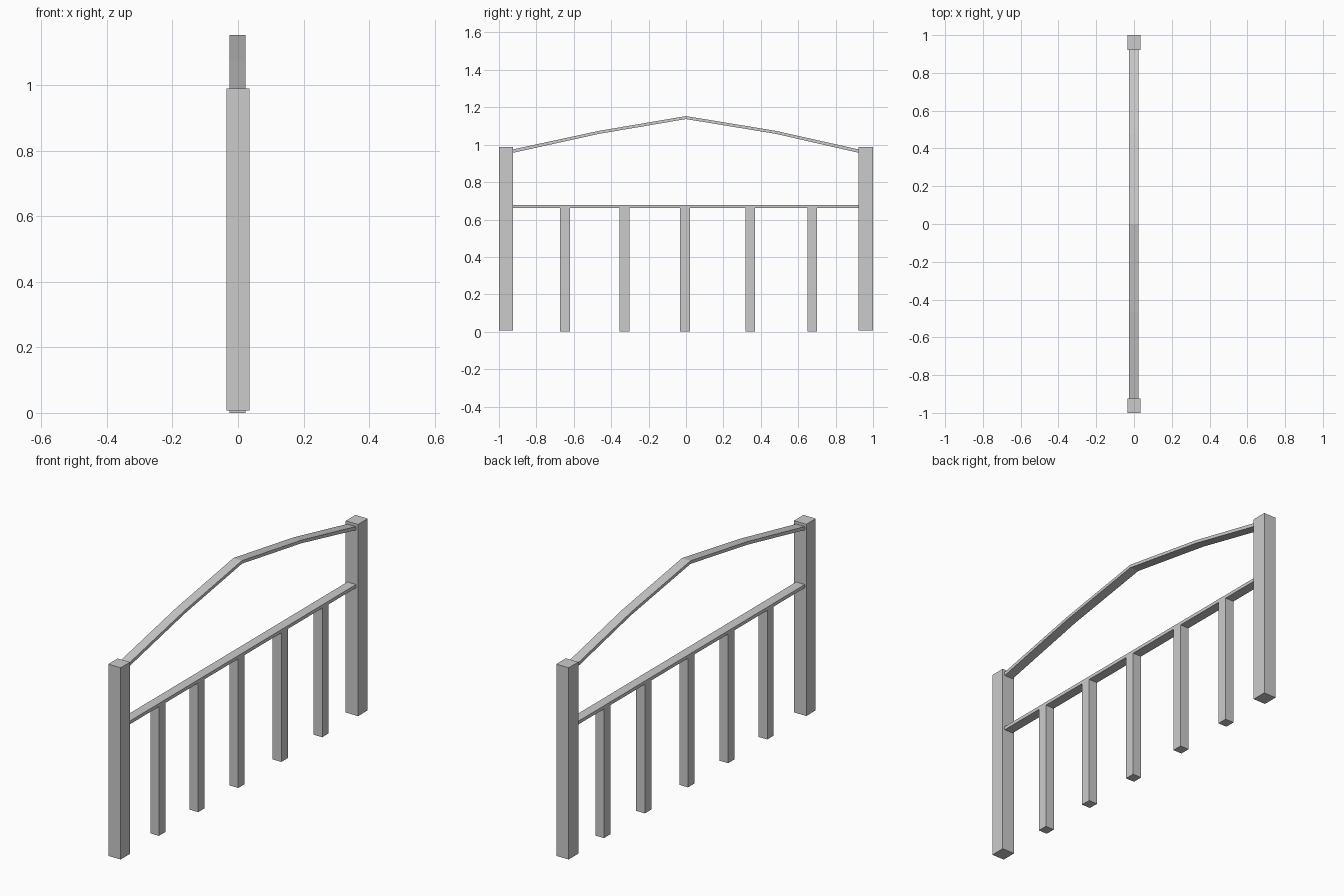
import bpy
import bmesh

if "Cube" in bpy.data.objects:
    bpy.data.objects.remove(bpy.data.objects["Cube"])

RAIL_X = (-0.026, 0.023)


def make_object(name, bm):
    bmesh.ops.recalc_face_normals(bm, faces=bm.faces)
    mesh = bpy.data.meshes.new(name)
    bm.to_mesh(mesh)
    bm.free()
    obj = bpy.data.objects.new(name, mesh)
    bpy.context.collection.objects.link(obj)
    return obj


def bar(name, xs, stations):
    """Rectangular bar swept along y; each station is (y, z_bottom, z_top)."""
    bm = bmesh.new()
    rings = []
    for y, lo, hi in stations:
        corners = [(xs[0], lo), (xs[1], lo), (xs[1], hi), (xs[0], hi)]
        rings.append([bm.verts.new((x, y, z)) for x, z in corners])
    for a, b in zip(rings, rings[1:]):
        for i in range(4):
            j = (i + 1) % 4
            bm.faces.new((a[i], a[j], b[j], b[i]))
    bm.faces.new(rings[0])
    bm.faces.new(rings[-1])
    return make_object(name, bm)


# End posts
for label, y0, y1 in (("left", -1.0, -0.924), ("right", 0.922, 1.0)):
    bar(f"end_post_{label}", (-0.035, 0.035), [(y0, 0.007, 0.989), (y1, 0.007, 0.989)])

# Straight lower rail
bar("lower_rail", RAIL_X, [(-0.924, 0.661, 0.678), (0.922, 0.661, 0.678)])

# Arched top rail, bent at the quarter points and the peak
bar("arched_top_rail", RAIL_X, [
    (-0.924, 0.957, 0.975),
    (-0.465, 1.058, 1.074),
    (0.0, 1.137, 1.153),
    (0.48, 1.058, 1.074),
    (0.922, 0.957, 0.975),
])

# Balusters under the lower rail
for i, y in enumerate((-0.647, -0.329, -0.005, 0.344, 0.675)):
    bar(f"baluster_{i + 1}", RAIL_X, [(y - 0.026, 0.0, 0.661), (y + 0.026, 0.0, 0.661)])
